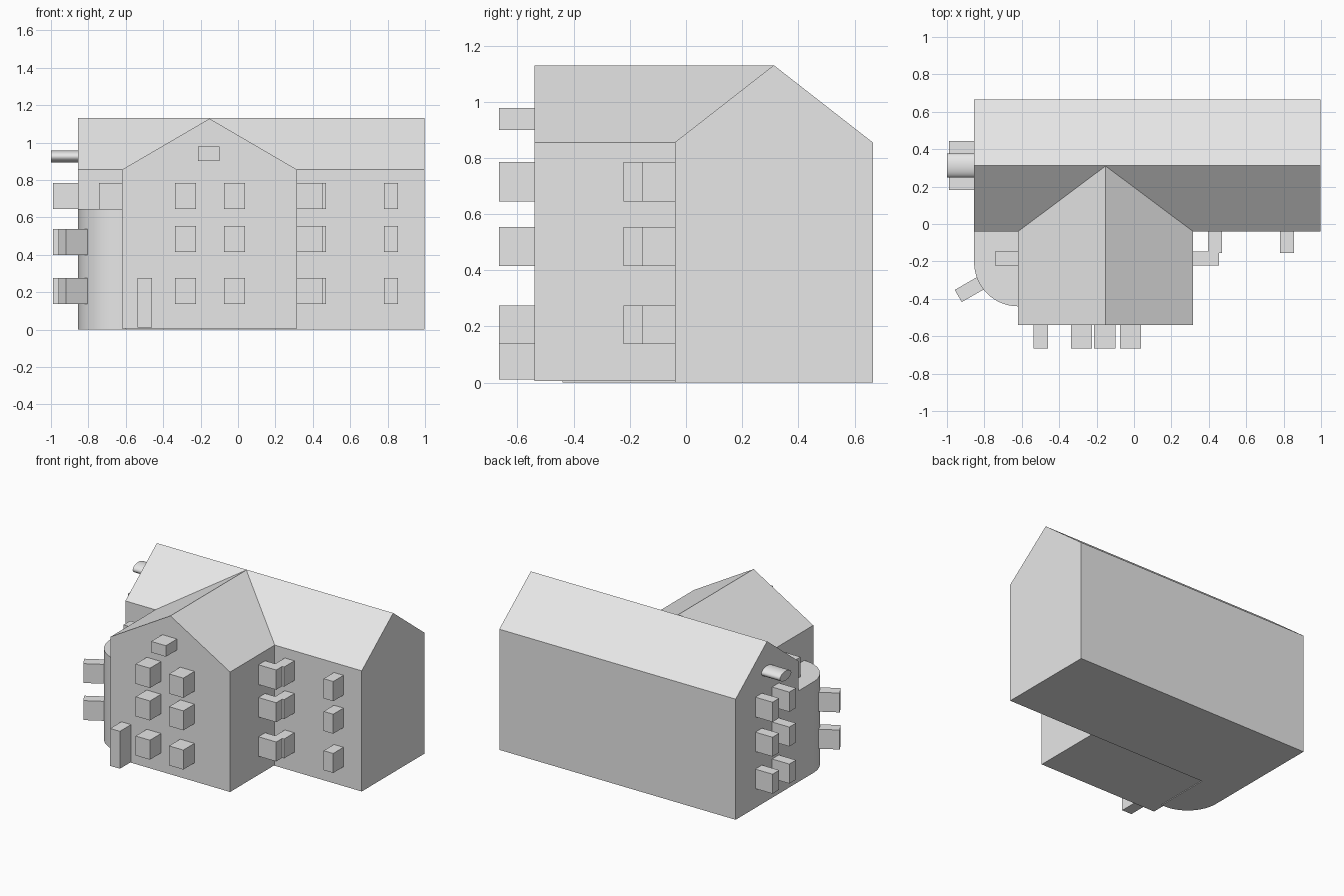
import bpy, bmesh, math
from mathutils import Matrix, Vector

if "Cube" in bpy.data.objects:
    bpy.data.objects.remove(bpy.data.objects["Cube"])

grey = bpy.data.materials.new("light_grey")
grey.diffuse_color = (0.8, 0.8, 0.8, 1)
grey.use_nodes = True
grey.node_tree.nodes["Principled BSDF"].inputs["Base Color"].default_value = grey.diffuse_color


def prism(name, profile, axis_u, axis_v, start, depth):
    """Extrude a 2D profile (in axes u, v) from start by the depth vector."""
    u, v, s = Vector(axis_u), Vector(axis_v), Vector(start)
    bm = bmesh.new()
    face = bm.faces.new([bm.verts.new(s + u * a + v * b) for a, b in profile])
    ext = bmesh.ops.extrude_face_region(bm, geom=[face], use_keep_orig=True)
    moved = [g for g in ext["geom"] if isinstance(g, bmesh.types.BMVert)]
    bmesh.ops.translate(bm, verts=moved, vec=Vector(depth))
    bmesh.ops.recalc_face_normals(bm, faces=bm.faces)
    return finish(name, bm)


def finish(name, bm):
    me = bpy.data.meshes.new(name)
    bm.to_mesh(me)
    bm.free()
    me.materials.append(grey)
    ob = bpy.data.objects.new(name, me)
    bpy.context.collection.objects.link(ob)
    return ob


def box(name, x0, x1, y0, y1, z0, z1, angle=0.0):
    bm = bmesh.new()
    bmesh.ops.create_cube(bm, size=1)
    bmesh.ops.scale(bm, vec=(x1 - x0, y1 - y0, z1 - z0), verts=bm.verts)
    bmesh.ops.rotate(bm, matrix=Matrix.Rotation(angle, 3, 'Z'), verts=bm.verts)
    ob = finish(name, bm)
    ob.location = ((x0 + x1) / 2, (y0 + y1) / 2, (z0 + z1) / 2)
    return ob


EAVE, RIDGE = 0.855, 1.13
ROWS = [(0.137, 0.275), (0.415, 0.553), (0.645, 0.785)]
SIDE_ROWS = [(0.137, 0.275), (0.40, 0.537), (0.645, 0.785)]

# Main block with gabled roof running along x
prism("main_block",
      [(-0.04, 0), (0.665, 0), (0.665, EAVE), (0.3125, RIDGE), (-0.04, EAVE)],
      (0, 1, 0), (0, 0, 1), (-0.855, 0, 0), (1.853, 0, 0))

# Front wing with its gable facing the front
prism("front_wing",
      [(-0.62, 0.005), (0.316, 0.005), (0.316, EAVE), (-0.152, 1.128), (-0.62, EAVE)],
      (1, 0, 0), (0, 0, 1), (0, -0.54, 0), (0, 0.85, 0))

# Rounded corner bay
arc = [(-0.62 - 0.235 * math.cos(t), -0.205 - 0.235 * math.sin(t))
       for t in (math.pi / 2 * i / 16 for i in range(17))]
bay = prism("corner_bay", [(-0.60, -0.02), (-0.855, -0.02)] + arc + [(-0.60, -0.44)],
            (1, 0, 0), (0, 1, 0), (0, 0, 0), (0, 0, 0.645))

# Front windows, attic window and door on the wing
for z0, z1 in ROWS:
    for x0 in (-0.337, -0.075):
        box("wing_window", x0, x0 + 0.112, -0.665, -0.53, z0, z1)
    # Right side of the wing
    box("wing_side_window", 0.30, 0.455, -0.222, -0.147, z0, z1)
    # Front of the main block
    for x0 in (0.395, 0.78):
        box("main_window", x0, x0 + 0.075, -0.155, -0.03, z0, z1)
box("attic_window", -0.215, -0.10, -0.665, -0.53, 0.90, 0.978)
box("front_door", -0.536, -0.46, -0.665, -0.53, 0.01, 0.275)

# Left side of the wing, above the bay
box("wing_left_window", -0.742, -0.61, -0.222, -0.147, *ROWS[2])

# Left gable wall windows
for z0, z1 in SIDE_ROWS:
    for y0 in (0.182, 0.37):
        box("gable_window", -0.99, -0.845, y0, y0 + 0.075, z0, z1)

# Windows on the rounded bay, turned outwards
for z0, z1 in SIDE_ROWS[:2]:
    box("bay_window", -0.949, -0.809, -0.3875, -0.3125, z0, z1, math.radians(30))

# Round gable window
bm = bmesh.new()
bmesh.ops.create_cone(bm, cap_ends=True, segments=32, radius1=0.5, radius2=0.5, depth=1)
bmesh.ops.rotate(bm, matrix=Matrix.Rotation(math.pi / 2, 3, 'Y'), verts=bm.verts)
bmesh.ops.scale(bm, vec=(0.155, 0.127, 0.066), verts=bm.verts)
round_window = finish("round_gable_window", bm)
round_window.location = (-0.9225, 0.3125, 0.925)

# Smooth the curved surfaces, keep edges sharp
for ob in (bay, round_window):
    bpy.ops.object.select_all(action='DESELECT')
    ob.select_set(True)
    bpy.context.view_layer.objects.active = ob
    bpy.ops.object.shade_smooth_by_angle(angle=math.radians(30))
